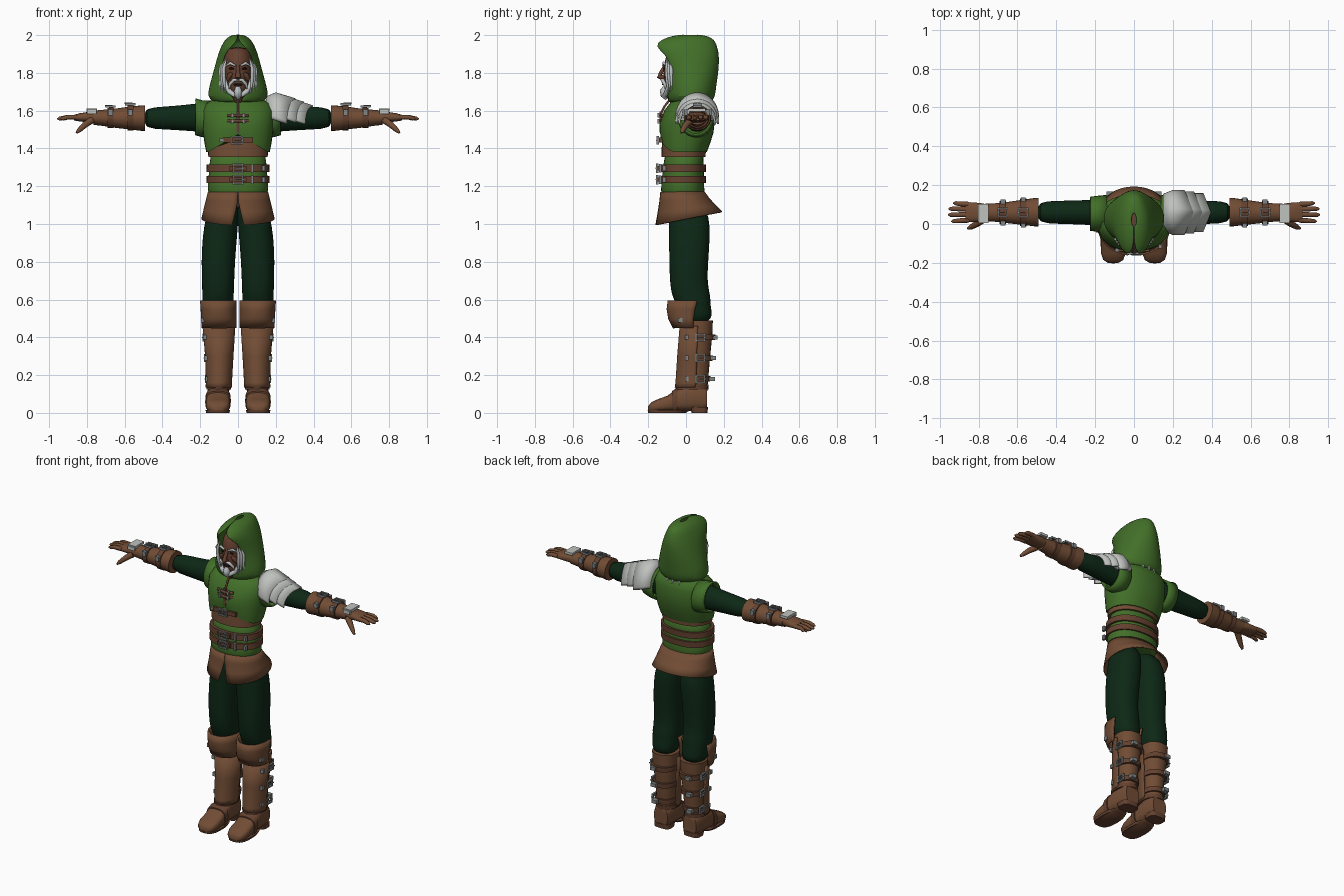
import bpy, bmesh, math
from mathutils import Vector, Matrix


def material(name, rgb):
    m = bpy.data.materials.new(name)
    m.diffuse_color = (*rgb, 1)
    return m


GREEN = material("cloth_green", (0.055, 0.16, 0.022))
DARK = material("dark_green", (0.004, 0.021, 0.008))
LEATHER = material("leather_brown", (0.165, 0.073, 0.035))
STRAP = material("strap_brown", (0.125, 0.052, 0.028))
SKIN = material("skin", (0.13, 0.05, 0.028))
METAL = material("metal_grey", (0.22, 0.24, 0.24))
PLATE = material("pale_plate", (0.52, 0.54, 0.51))
HAIR = material("white_hair", (0.50, 0.53, 0.53))
BLACK = material("dark_eye", (0.02, 0.012, 0.01))


def finish(name, bm, mat, mirror=False, thick=0, sub=0):
    bmesh.ops.recalc_face_normals(bm, faces=bm.faces)
    me = bpy.data.meshes.new(name)
    bm.to_mesh(me)
    bm.free()
    me.materials.append(mat)
    me.shade_smooth()
    me.set_sharp_from_angle(angle=math.radians(50))
    ob = bpy.data.objects.new(name, me)
    bpy.context.collection.objects.link(ob)
    if thick:
        s = ob.modifiers.new("thickness", 'SOLIDIFY')
        s.thickness, s.offset = thick, 0
    if sub:
        ob.modifiers.new("smooth", 'SUBSURF').levels = sub
        ob.modifiers["smooth"].render_levels = sub
    if mirror:
        ob.modifiers.new("mirror", 'MIRROR').use_mirror_merge = False
    return ob


def skin_rings(bm, rings, closed, caps):
    vs = [[bm.verts.new(p) for p in r] for r in rings]
    n = len(vs[0])
    for a, b in zip(vs, vs[1:]):
        for i in range(n if closed else n - 1):
            j = (i + 1) % n
            bm.faces.new((a[i], a[j], b[j], b[i]))
    if closed:
        if 'a' in caps:
            bm.faces.new(vs[0])
        if 'b' in caps:
            bm.faces.new(vs[-1])


def shell(name, rings, mat, axis='z', n=24, p=1, flip=False, caps='ab', warp=None, **kw):
    """Loft of rounded sections; ring = (t, u0, u1, v0, v1[, half width of the opening])."""
    opened = any(len(r) > 5 for r in rings)
    sp = lambda x: math.copysign(abs(x) ** p, x)
    out = []
    for r in rings:
        t, u0, u1, v0, v1 = r[:5]
        ru, rv = (u1 - u0) / 2, (v1 - v0) / 2
        o = math.asin(min(1, r[5] / ru)) if opened else 0
        row = []
        for i in range(n):
            a = o + (2 * math.pi - 2 * o) * i / (n - 1 if opened else n)
            u = (u0 + u1) / 2 + ru * sp(math.sin(a))
            v = (v0 + v1) / 2 + rv * sp(math.cos(a)) * (1 if flip else -1)
            q = Vector({'z': (u, v, t), 'x': (t, u, v), 'y': (u, t, v)}[axis])
            row.append(warp(q) if warp else q)
        out.append(row)
    bm = bmesh.new()
    skin_rings(bm, out, not opened, caps)
    return finish(name, bm, mat, **kw)


def tube(name, pts, radii, mat, n=8, **kw):
    pts = [Vector(q) for q in pts]
    rows = []
    for i, c in enumerate(pts):
        d = (pts[min(i + 1, len(pts) - 1)] - pts[max(i - 1, 0)]).normalized()
        s = d.cross(Vector((0.31, 0.9, 0.3))).normalized()
        w = d.cross(s)
        rows.append([c + radii[i] * (s * math.cos(k * math.tau / n) + w * math.sin(k * math.tau / n))
                     for k in range(n)])
    bm = bmesh.new()
    skin_rings(bm, rows, True, 'ab')
    return finish(name, bm, mat, **kw)


def boxes(name, parts, mat, loc=(0, 0, 0), rot=Matrix(), **kw):
    bm = bmesh.new()
    for c, s in parts:
        m = Matrix.Translation(loc) @ rot @ Matrix.Translation(c) @ Matrix.Diagonal((*s, 1))
        bmesh.ops.create_cube(bm, size=1, matrix=m)
    return finish(name, bm, mat, **kw)


def buckle(name, loc, w, h, rot=Matrix(), **kw):
    b = 0.008
    boxes(name, [((x * w / 2, 0, 0), (b, .012, h + b)) for x in (-1, 1)] +
          [((0, 0, z * h / 2), (w, .012, b)) for z in (-1, 1)] +
          [((w * .2, -.005, 0), (w * .9, .008, .006))], METAL, loc, rot, **kw)


OUT = Matrix.Rotation(math.pi / 2, 4, 'Z')
UP = Matrix.Rotation(-math.pi / 2, 4, 'X')

# Hood with an oval opening, and the collar below it
shell("hood", [(1.645, -.125, .125, -.085, .13, .01), (1.675, -.16, .16, -.10, .15, .03),
               (1.73, -.147, .147, -.105, .155, .075), (1.79, -.13, .13, -.11, .165, .085),
               (1.85, -.113, .113, -.13, .17, .08), (1.90, -.10, .10, -.155, .17, .068),
               (1.94, -.085, .085, -.18, .16, .035), (1.972, -.066, .066, -.135, .148, .003),
               (1.992, -.042, .042, -.07, .115, .001), (2.0, -.01, .01, -.01, .05, 0)],
      GREEN, n=32, thick=.01, sub=1)
shell("collar", [(1.60, -.15, .15, -.10, .14), (1.655, -.10, .10, -.06, .11)], GREEN, sub=1)

# Head
shell("head", [(1.58, -.05, .05, -.04, .07), (1.655, -.035, .035, -.095, .06), (1.69, -.06, .06, -.115, .08),
               (1.75, -.075, .075, -.12, .10), (1.82, -.083, .083, -.12, .12), (1.89, -.08, .08, -.11, .12),
               (1.94, -.05, .05, -.08, .10)], SKIN, sub=1)
tube("nose", [(0, -.11, 1.84), (0, -.132, 1.80), (0, -.14, 1.782), (0, -.115, 1.77)], [.009, .012, .016, .014], SKIN)
tube("mouth", [(-.022, -.116, 1.738), (0, -.121, 1.74), (.022, -.116, 1.738)], [.004, .006, .004], BLACK)
tube("eyes", [(.022, -.114, 1.822), (.034, -.114, 1.824), (.046, -.108, 1.822)], [.003, .007, .003], BLACK, mirror=True)
tube("cheeks", [(.03, -.105, 1.80), (.045, -.10, 1.785), (.055, -.09, 1.76)], [.008, .016, .008], SKIN, mirror=True)

# White hair, brows, moustache and beard
tube("brow", [(.015, -.12, 1.838), (.04, -.117, 1.852), (.066, -.098, 1.835)], [.006, .009, .004], HAIR, mirror=True)
tube("moustache", [(0, -.127, 1.764), (.022, -.125, 1.763), (.043, -.112, 1.74), (.048, -.105, 1.715)],
     [.007, .010, .009, .004], HAIR, mirror=True)
tube("chin_beard", [(0, -.112, 1.726), (0, -.118, 1.705), (0, -.115, 1.68), (0, -.105, 1.66)],
     [.012, .022, .02, .006], HAIR)
tube("jaw_beard", [(.07, -.08, 1.77), (.062, -.092, 1.73), (.045, -.10, 1.70), (.015, -.112, 1.68)],
     [.008, .012, .014, .012], HAIR, mirror=True)
for k in range(3):
    x = .070 + .009 * k
    tube(f"hair_lock_{k}", [(x - .008, -.10 + .01 * k, 1.875 - .01 * k), (x + .006, -.103 + .012 * k, 1.82),
                            (x + .004, -.10 + .012 * k, 1.76), (x - .004 + .006 * k, -.095 + .01 * k, 1.69 + .01 * k)],
         [.004, .010, .009, .003], HAIR, mirror=True)
for k in range(7):
    a = math.radians(-60 + 20 * k)
    tube(f"neck_tuft_{k}", [(.11 * math.sin(a), .02 + .11 * math.cos(a), 1.665),
                            (.13 * math.sin(a), .02 + .125 * math.cos(a), 1.632)], [.012, .004], HAIR, n=6)

# Lower tunic, corset, and vest with an arched front hem
shell("lower_tunic", [(1.14, -.15, .15, -.125, .095), (1.17, -.162, .162, -.135, .10), (1.23, -.16, .16, -.13, .095),
                      (1.32, -.15, .15, -.12, .095), (1.40, -.15, .15, -.11, .095)], GREEN, p=.9, sub=1)
shell("corset", [(1.355, -.157, .157, -.13, .103), (1.42, -.162, .162, -.128, .108), (1.50, -.17, .17, -.125, .12)],
      LEATHER, p=.9, n=32)


def arch(q):
    if q.y < 0 and q.z < 1.53:
        q.z += .095 * max(0, 1 - abs(q.x) / .16) * (1.53 - q.z) / .15
    return q


shell("vest", [(1.38, -.168, .168, -.135, .11), (1.42, -.176, .176, -.138, .125), (1.48, -.185, .185, -.14, .145),
               (1.54, -.19, .19, -.138, .152), (1.60, -.192, .192, -.115, .15), (1.64, -.17, .17, -.085, .14),
               (1.67, -.10, .10, -.05, .11)], GREEN, n=32, p=.9, warp=arch)
shell("armhole", [(.14, -.04, .145, 1.46, 1.65), (.19, -.035, .14, 1.465, 1.65), (.225, -.03, .135, 1.475, 1.66)],
      GREEN, axis='x', caps='', thick=.01, mirror=True)
for i, z in enumerate((1.295, 1.235)):
    shell(f"belt_{i}", [(z - .019, -.168, .168, -.142, .105), (z + .019, -.166, .166, -.14, .107)], STRAP, n=32, p=.9)
    buckle(f"belt_buckle_{i}", (0, -.152, z), .05, .042)
    boxes(f"belt_studs_{i}", [((.075, -.137, z), (.012, .014, .045)), ((.135, -.115, z), (.016, .02, .03))], METAL)
    boxes(f"belt_tongue_{i}", [((.0, -.143, z), (.09, .014, .022))], STRAP)
boxes("chest_strap", [((0, -.133, 1.445), (.16, .018, .028))], STRAP)
buckle("chest_buckle", (-.005, -.15, 1.443), .055, .036)
boxes("strap_tip", [((-.088, -.135, 1.443), (.02, .02, .02))], METAL)
boxes("front_placket", [((0, -.132, 1.54), (.018, .016, .11))], STRAP)
tube("collar_cord", [(0, -.135, 1.58), (0, -.112, 1.625), (0, -.085, 1.66)], [.006] * 3, STRAP)
for i, z in enumerate((1.575, 1.545)):
    tube(f"toggle_{i}", [(-.055, -.126, z), (0, -.143, z), (.055, -.126, z)], [.009] * 3, STRAP)
    boxes(f"toggle_metal_{i}", [((x, -.140, z), (.012, .02, .024)) for x in (-.03, .03)], METAL)


# Flared skirt with a front slit; lower at the front than at the back
def tilt(q):
    q.z += .2 * (q.y - .02) * (1.17 - q.z) / .14
    return q


shell("skirt", [(1.17, -.155, .155, -.132, .095, .001), (1.13, -.166, .166, -.137, .12, .001),
                (1.08, -.178, .178, -.147, .155, .013), (1.03, -.19, .19, -.16, .19, .028)],
      LEATHER, n=40, p=.95, warp=tilt, thick=.008)

# Trousers
shell("trouser_leg", [(1.13, -.005, .145, -.10, .09), (1.03, -.003, .172, -.09, .125), (.94, .004, .188, -.09, .128),
                      (.80, .016, .195, -.09, .118), (.68, .02, .19, -.085, .112), (.62, .022, .19, -.075, .132),
                      (.57, .025, .188, -.05, .128), (.52, .03, .18, -.03, .143), (.475, .04, .17, -.01, .12)],
      DARK, p=.88, sub=1, mirror=True)

# Boots: shaft, shin guard, knee guard, foot, straps
shell("boot_shaft", [(.08, .052, .155, -.03, .11), (.15, .042, .16, -.04, .115), (.3, .033, .165, -.03, .128),
                     (.42, .024, .177, -.02, .14), (.49, .022, .18, -.015, .142)], LEATHER, p=.9, mirror=True)
shell("shin_guard", [(.135, .035, .168, -.056, .13, .066), (.16, .036, .166, -.052, .13, .064),
                     (.30, .028, .17, -.043, .13, .07), (.46, .018, .184, -.03, .13, .082)],
      LEATHER, flip=True, thick=.008, mirror=True)
shell("knee_guard", [(.45, .014, .188, -.065, .11, .086), (.50, .012, .19, -.09, .13, .088),
                     (.55, .012, .193, -.098, .16, .09), (.595, .012, .196, -.092, .165, .091)],
      LEATHER, flip=True, p=.9, thick=.01, mirror=True)
shell("foot", [(.112, .055, .152, .02, .13), (.09, .048, .16, .01, .15), (.0, .046, .165, .01, .15),
               (-.05, .044, .168, .01, .125), (-.10, .042, .17, .008, .09), (-.15, .043, .17, .006, .072),
               (-.185, .055, .158, .006, .055), (-.20, .08, .135, .01, .035)], LEATHER, axis='y', p=.7, mirror=True)
shell("sole", [(0, .046, .168, -.20, -.0), (.014, .042, .172, -.203, .02)], STRAP, p=.7, mirror=True)
shell("heel", [(0, .05, .16, .03, .114), (.03, .048, .162, .02, .116)], STRAP, p=.6, mirror=True)
shell("instep_strap", [(-.075, .038, .174, .0, .115), (-.045, .038, .173, .0, .133)], STRAP, axis='y', p=.7, mirror=True)
shell("ankle_cuff", [(.125, .036, .168, -.056, .118), (.15, .036, .167, -.056, .12)], STRAP, p=.9, mirror=True)
for i, z in enumerate((.40, .29, .18)):
    d = (z - .18) * .06
    shell(f"boot_strap_{i}", [(z - .015, .034 - d, .166 + d, -.03, .128 + d * 2),
                              (z + .015, .034 - d, .166 + d, -.03, .13 + d * 2)], STRAP, p=.9, mirror=True)
    buckle(f"boot_buckle_{i}", (.168 + d, .078, z), .045, .035, OUT, mirror=True)
    boxes(f"boot_strap_end_{i}", [((.125, .138 + d, z), (.035, .03, .022))], METAL, mirror=True)
    boxes(f"boot_stud_{i}", [((.163 + d, .005, z), (.02, .018, .025))], METAL, mirror=True)
boxes("knee_stud", [((.188, -.03, .49), (.014, .025, .025))], METAL, mirror=True)

# Sleeves and gauntlets
shell("sleeve", [(.12, -.01, .13, 1.49, 1.64), (.2, -.008, .127, 1.487, 1.642), (.27, -.003, .122, 1.493, 1.632),
                 (.38, 0, .12, 1.50, 1.622), (.51, .004, .117, 1.505, 1.616)], DARK, axis='x', sub=1, mirror=True)
shell("gauntlet", [(.492, -.012, .134, 1.493, 1.628), (.51, -.012, .134, 1.493, 1.628), (.57, -.005, .125, 1.50, 1.622),
                   (.64, .003, .115, 1.508, 1.612), (.72, .012, .106, 1.52, 1.604), (.765, .015, .105, 1.525, 1.60)],
      LEATHER, axis='x', mirror=True)
for i, (x, e) in enumerate(((.57, .0), (.675, .012))):
    shell(f"arm_strap_{i}", [(x - .016, -.012 + e, .132 - e, 1.495 + e, 1.629 - e),
                             (x + .016, -.011 + e, .131 - e, 1.496 + e, 1.627 - e)], STRAP, axis='x', mirror=True)
    buckle(f"arm_buckle_{i}", (x, .06, 1.634 - e), .046, .04, UP, mirror=True)
    boxes(f"arm_strap_end_{i}", [((x, y, 1.59), (.025, .022, .03)) for y in (-.008 + e, .126 - e)], METAL, mirror=True)
boxes("hand_plate", [((.775, .058, 1.603), (.055, .088, .016)), ((.775, .012, 1.594), (.05, .012, .022))],
      PLATE, mirror=True)

# Gloved hands
shell("palm", [(.74, .022, .098, 1.535, 1.594), (.79, .012, .108, 1.538, 1.594), (.84, .01, .112, 1.543, 1.586),
               (.868, .013, .11, 1.548, 1.578)], LEATHER, axis='x', p=.8, mirror=True)
for i, (y, tip) in enumerate(((.02, .94), (.049, .957), (.076, .955), (.101, .93))):
    y2 = y + (y - .06) * .15
    tube(f"finger_{i}", [(.85, y, 1.565), (.9, (y + y2) / 2, 1.566), (tip - .012, y2, 1.558), (tip, y2, 1.556)],
         [.014, .013, .011, .004], LEATHER, mirror=True)
tube("thumb", [(.775, .025, 1.55), (.81, 0, 1.525), (.84, -.017, 1.497), (.855, -.024, 1.482)],
     [.02, .017, .013, .006], LEATHER, mirror=True)

# Layered shoulder armour on one side
for k in range(3):
    def point(q, k=k):
        if q.x > .22 + .035 * k:
            q.x += .045 * (1 - abs(q.y - .06) / .11)
        return q
    x, top = .15 + .045 * k, 1.682 - .018 * k
    g = .008 * k
    shell(f"shoulder_plate_{k}", [(x, -.03 + g, .15 - g, 1.46, top - .012, .09), (x + .05, -.052 + g, .17 - g, 1.44, top + .01, .11),
                                  (x + .11, -.052 + g, .17 - g, 1.43, top - .022, .11)],
          PLATE, axis='x', n=25, thick=.01, warp=point)
